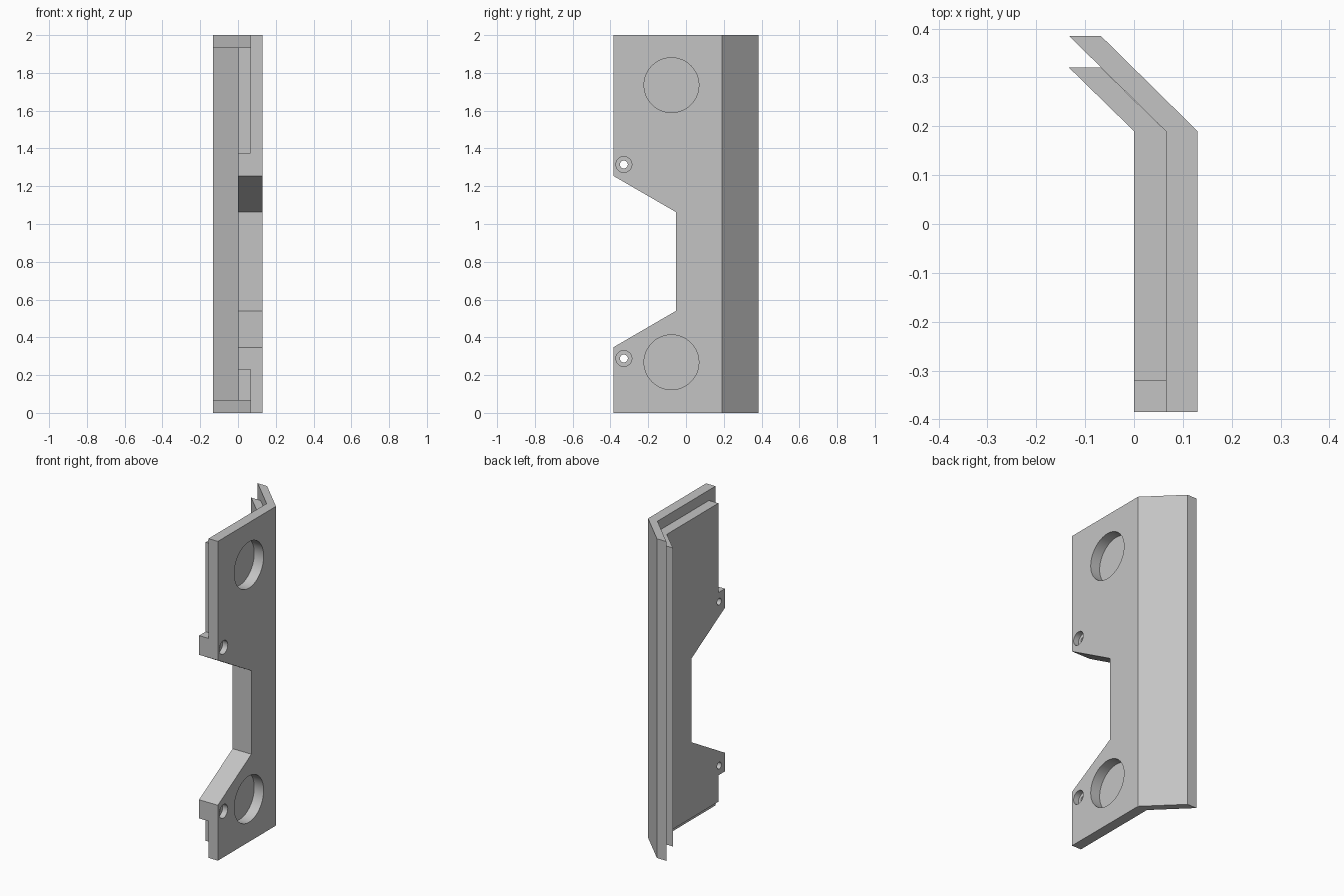
import bpy, bmesh
from mathutils import Matrix

old = bpy.data.objects.get("Cube")
if old:
    bpy.data.objects.remove(old, do_unlink=True)

GREY = (0.55, 0.55, 0.55, 1)
mat = bpy.data.materials.new("plain grey")
mat.use_nodes = True
mat.diffuse_color = GREY
mat.node_tree.nodes["Principled BSDF"].inputs["Base Color"].default_value = GREY

INNER, MID, OUTER = 0.0, 0.065, 0.13   # x of the plate faces
FRONT, BEND, BACK = -0.385, 0.19, 0.385
STEP = 0.065


def finish(bm, name):
    bmesh.ops.recalc_face_normals(bm, faces=bm.faces)
    mesh = bpy.data.meshes.new(name)
    bm.to_mesh(mesh)
    bm.free()
    obj = bpy.data.objects.new(name, mesh)
    bpy.context.collection.objects.link(obj)
    mesh.materials.append(mat)
    return obj


def prism(name, points, offset):
    """Extrude one flat outline along the offset."""
    bm = bmesh.new()
    face = bm.faces.new([bm.verts.new(p) for p in points])
    ext = bmesh.ops.extrude_face_region(bm, geom=[face])
    moved = [v for v in ext["geom"] if isinstance(v, bmesh.types.BMVert)]
    bmesh.ops.translate(bm, verts=moved, vec=offset)
    return finish(bm, name)


def upright(name, outline, low, high):
    """Extrude an (x, y) outline between two heights."""
    return prism(name, [(x, y, low) for x, y in outline], (0, 0, high - low))


def drill(name, y, z, radius, x0, x1):
    """Cylindrical cutter along x."""
    bm = bmesh.new()
    spot = Matrix.Translation(((x0 + x1) / 2, y, z)) @ Matrix.Rotation(1.5707963, 4, "Y")
    bmesh.ops.create_cone(bm, cap_ends=True, segments=64, radius1=radius,
                          radius2=radius, depth=x1 - x0, matrix=spot)
    return finish(bm, name)


def combine(target, tool, operation):
    mod = target.modifiers.new(tool.name, "BOOLEAN")
    mod.operation = operation
    mod.solver = "EXACT"
    mod.object = tool
    tool.hide_render = True
    tool.hide_set(True)


# Bent outer plate
outer_plate = upright("outer_plate", [
    (OUTER, FRONT), (OUTER, BEND), (-0.068, BACK),
    (-0.133, BACK), (MID, BEND), (MID, FRONT)], 0, 2)

# Shorter bent inner plate
inner_plate = upright("inner_plate", [
    (MID, FRONT + STEP), (MID, BEND), (-0.068, BACK - STEP),
    (-0.133, BACK - STEP), (INNER, BEND), (INNER, FRONT + STEP)], STEP, 2 - STEP)

# Screw tabs, overlapping the inner plate
tabs = [upright(name, [(INNER, FRONT), (MID, FRONT), (MID, -0.2), (INNER, -0.2)], low, high)
        for name, low, high in (("upper_tab", 1.2, 1.375), ("lower_tab", 0.23, 0.4))]
for tab in tabs:
    combine(inner_plate, tab, "UNION")

# Notch with sloping ends
notch = prism("notch_cutter", [
    (-0.3, -0.5, 1.321), (-0.3, FRONT, 1.255), (-0.3, -0.053, 1.063),
    (-0.3, -0.053, 0.54), (-0.3, FRONT, 0.347), (-0.3, -0.5, 0.28)], (0.6, 0, 0))
for plate in (outer_plate, inner_plate):
    combine(plate, notch, "DIFFERENCE")

# Round pockets and counterbored screw holes
for label, pocket_z, screw_z in (("upper", 1.735, 1.315), ("lower", 0.268, 0.288)):
    pocket = drill(label + "_pocket_cutter", -0.077, pocket_z, 0.145, 0.03, 0.2)
    bore = drill(label + "_bore_cutter", -0.329, screw_z, 0.042, MID + 0.03, 0.2)
    hole = drill(label + "_screw_cutter", -0.329, screw_z, 0.021, -0.1, 0.2)
    for tool in (pocket, bore, hole):
        combine(outer_plate, tool, "DIFFERENCE")
    combine(inner_plate, hole, "DIFFERENCE")

# Keep only the finished plates: bake the cuts and drop the helpers
bpy.context.view_layer.update()
graph = bpy.context.evaluated_depsgraph_get()
plates = (outer_plate, inner_plate)
baked = [bpy.data.meshes.new_from_object(p.evaluated_get(graph)) for p in plates]
for plate, mesh in zip(plates, baked):
    plate.modifiers.clear()
    plate.data = mesh
    bpy.ops.object.select_all(action="DESELECT")
    plate.select_set(True)
    bpy.context.view_layer.objects.active = plate
    bpy.ops.object.shade_smooth_by_angle()
for obj in list(bpy.context.collection.objects):
    if obj.name.endswith("_cutter") or obj in tabs:
        bpy.data.objects.remove(obj, do_unlink=True)
